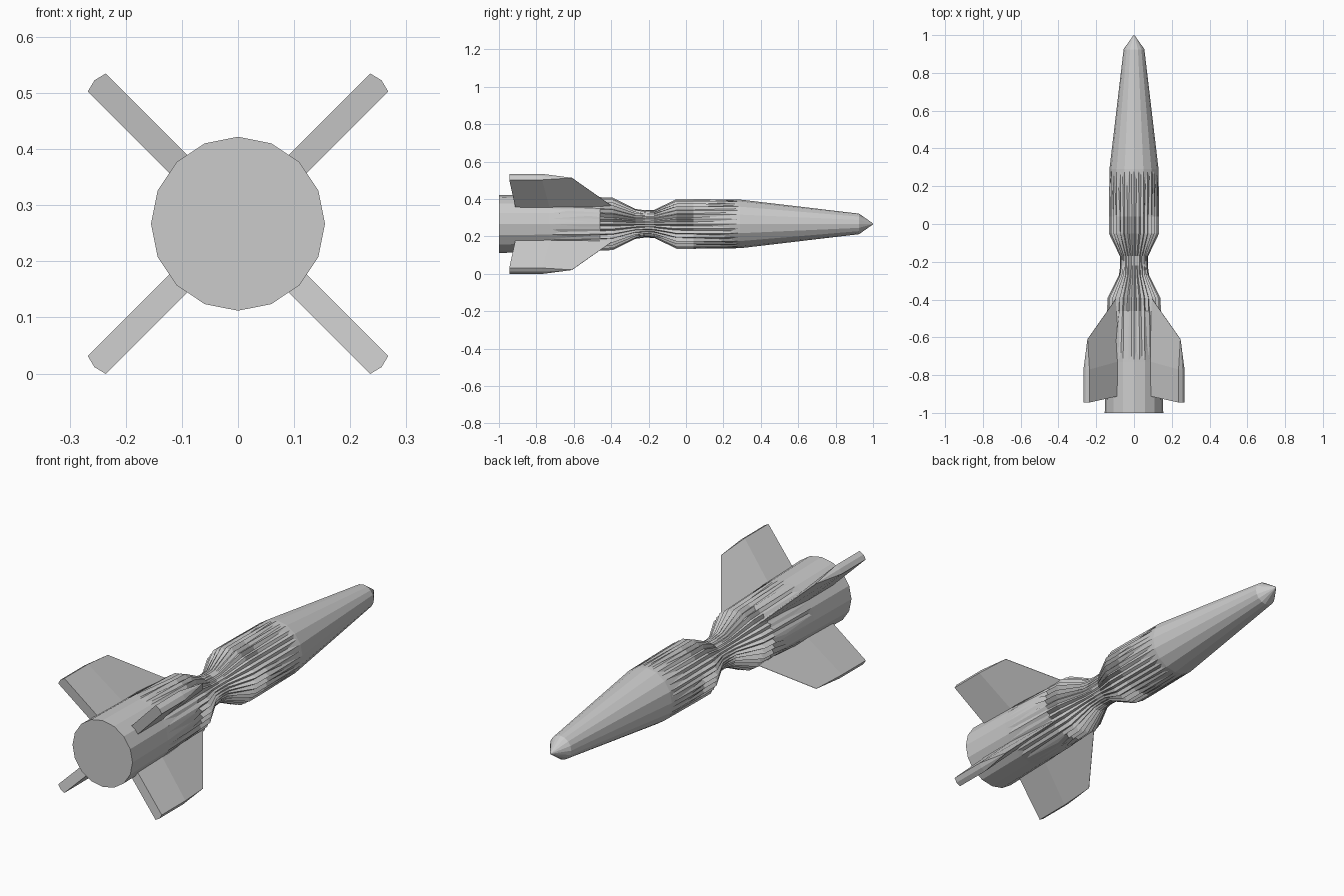
import bpy, bmesh, math, random
from mathutils import Matrix, Vector

if "Cube" in bpy.data.objects:
    bpy.data.objects.remove(bpy.data.objects["Cube"])

random.seed(4)
CZ = 0.267            # height of the long axis
SIDES, SUB = 16, 4    # low-poly sides, pleat columns per side
COLS = SIDES * SUB


def make_object(name, bm):
    bmesh.ops.recalc_face_normals(bm, faces=bm.faces)
    mesh = bpy.data.meshes.new(name)
    bm.to_mesh(mesh)
    bm.free()
    obj = bpy.data.objects.new(name, mesh)
    bpy.context.collection.objects.link(obj)
    return obj


# Body profile: (y, radius, pleat depth, random y shift of the crease)
profile = [
    (-1.00, 0.155, 0.0, 0.0),
    (-0.73, 0.150, 0.0, 0.0),
    (-0.72, 0.150, 0.0, 0.22),
    (-0.46, 0.143, 0.016, 0.0),
    (-0.39, 0.140, 0.022, 0.0),
    (-0.27, 0.080, 0.010, 0.0),
    (-0.22, 0.073, 0.003, 0.0),
    (-0.17, 0.075, 0.003, 0.0),
    (-0.05, 0.133, 0.020, 0.0),
    (0.04, 0.133, 0.018, 0.0),
    (0.28, 0.130, 0.0, -0.18),
    (0.29, 0.130, 0.0, 0.0),
    (0.925, 0.055, 0.0, 0.0),
    (0.995, 0.006, 0.0, 0.0),
]

# Body: 16-sided tube with pleats gathered into a narrow waist
bm = bmesh.new()
shift = [random.random() if k % 2 else 0.0 for k in range(COLS)]
rings = []
for y, r, depth, jitter in profile:
    ring = []
    for k in range(COLS):
        a = 2 * math.pi * k / COLS
        off = (k % SUB) * 2 * math.pi / COLS - math.pi / SIDES
        rad = r * math.cos(math.pi / SIDES) / math.cos(off)
        if k % 2:
            rad -= depth * (0.65 + 0.35 * shift[k])
        ring.append(bm.verts.new((rad * math.sin(a), y + jitter * shift[k],
                                  CZ + rad * math.cos(a))))
    rings.append(ring)
for lo, hi in zip(rings, rings[1:]):
    for k in range(COLS):
        n = (k + 1) % COLS
        bm.faces.new((lo[k], lo[n], hi[n], hi[k]))
bm.faces.new(rings[0])
tip = bm.verts.new((0, 1.0, CZ))
for k in range(COLS):
    bm.faces.new((rings[-1][k], rings[-1][(k + 1) % COLS], tip))
make_object("rocket_body", bm)

# Fin: sharp leading edge widening to a slab, tip ridged; stations run front to rear
# each station is (root y, tip y, tip radius, half thickness)
stations = [
    (-0.36, -0.61, 0.348, 0.001),
    (-0.72, -0.77, 0.356, 0.0225),
    (-0.905, -0.945, 0.356, 0.0225),
]
ROOT = 0.10


def add_fin(name, angle):
    bm = bmesh.new()
    rot = Matrix.Rotation(angle, 4, 'Y')
    loops = []
    for root_y, tip_y, tip_r, t in stations:
        pts = [(-t, root_y, ROOT), (-t, tip_y, tip_r),
               (0, tip_y, tip_r + t * 0.25), (t, tip_y, tip_r), (t, root_y, ROOT)]
        loops.append([bm.verts.new(rot @ Vector(p) + Vector((0, 0, CZ))) for p in pts])
    for a, b in zip(loops, loops[1:]):
        for i in range(5):
            j = (i + 1) % 5
            bm.faces.new((a[i], a[j], b[j], b[i]))
    bm.faces.new(loops[0])
    bm.faces.new(loops[-1])
    make_object(name, bm)


for i in range(4):
    add_fin(f"tail_fin_{i + 1}", math.radians(45 + 90 * i))
